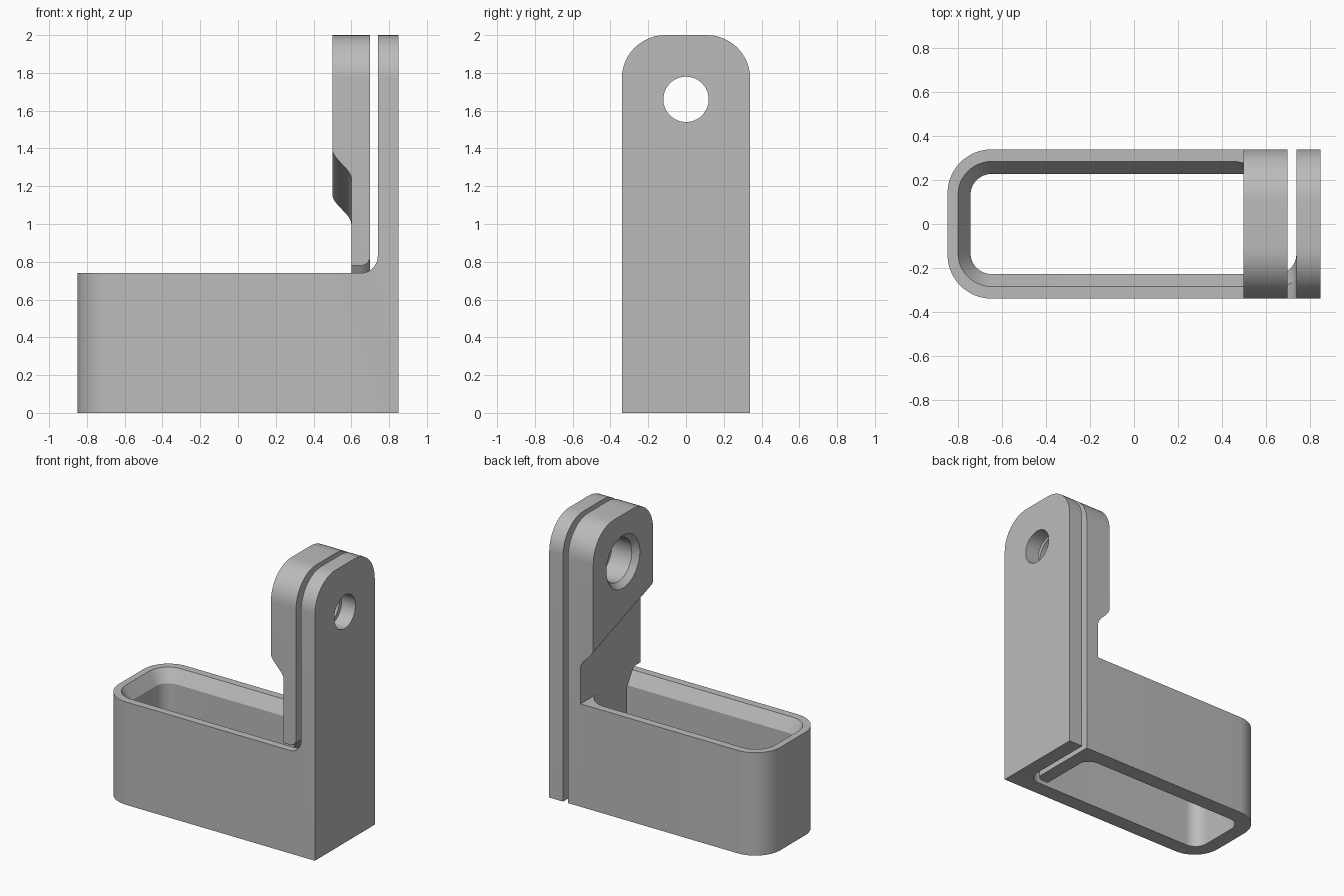
import bpy, bmesh, math

cube = bpy.data.objects.get("Cube")
if cube:
    bpy.data.objects.remove(cube, do_unlink=True)

grey = bpy.data.materials.new("plain_grey")
grey.use_nodes = True
COLOUR = (0.5, 0.5, 0.5, 1)
grey.diffuse_color = COLOUR
grey.node_tree.nodes["Principled BSDF"].inputs["Base Color"].default_value = COLOUR

WIDTH = 0.34      # half width in y
BOX_TOP = 0.74
HOLE_Z = 1.66


def loft(name, rings, bevels=()):
    """Skin matching rings into a closed solid, then round edges chosen by rule."""
    bm = bmesh.new()
    loops = [[bm.verts.new(p) for p in ring] for ring in rings]
    n = len(loops[0])
    for a, b in zip(loops, loops[1:]):
        for i in range(n):
            j = (i + 1) % n
            bm.faces.new((a[i], a[j], b[j], b[i]))
    bm.faces.new(loops[0][::-1])
    bm.faces.new(loops[-1])
    bmesh.ops.recalc_face_normals(bm, faces=bm.faces)
    for rule, radius in bevels:
        edges = [e for e in bm.edges if rule(e.verts[0].co, e.verts[1].co)]
        bmesh.ops.bevel(bm, geom=edges, offset=radius, segments=12, profile=0.5,
                        affect='EDGES', clamp_overlap=False)
    bmesh.ops.recalc_face_normals(bm, faces=bm.faces)
    mesh = bpy.data.meshes.new(name)
    bm.to_mesh(mesh)
    bm.free()
    mesh.materials.append(grey)
    obj = bpy.data.objects.new(name, mesh)
    bpy.context.collection.objects.link(obj)
    return obj


def activate(obj):
    bpy.ops.object.select_all(action='DESELECT')
    obj.select_set(True)
    bpy.context.view_layer.objects.active = obj


def cut(obj, cutter):
    cutter.hide_render = True
    mod = obj.modifiers.new("cut", 'BOOLEAN')
    mod.operation, mod.solver, mod.object = 'DIFFERENCE', 'EXACT', cutter
    activate(obj)
    bpy.ops.object.modifier_apply(modifier=mod.name)
    bpy.data.objects.remove(cutter, do_unlink=True)


def round_bore(name, stations):
    """Turned shape along x from (x, radius) stations."""
    turn = [math.tau * i / 48 for i in range(48)]
    return loft(name, [[(x, r * math.cos(t), HOLE_Z + r * math.sin(t)) for t in turn]
                       for x, r in stations])


def cavity_ring(z, grow):
    """Opening outline: three rounded corners, square where the slot leaves."""
    x0, x1, y, r = -0.745 - grow, 0.605, 0.228 + grow, 0.095 + grow
    ring = [(x1, -y, z)]
    for cx, cy, start in ((x1 - r, y - r, 0), (x0 + r, y - r, 90), (x0 + r, r - y, 180)):
        for i in range(13):
            t = math.radians(start + 7.5 * i)
            ring.append((cx + r * math.cos(t), cy + r * math.sin(t), z))
    return ring


def top_corner(a, b):
    return a.z > 1.99 and b.z > 1.99 and abs(a.y - b.y) < 0.01


def box_end(a, b):
    return a.x < -0.84 and b.x < -0.84 and abs(a.z - b.z) > 0.1


def underside(a, b):
    return all(v.x > 0.69 and v.y < 0 and v.z < 0.79 for v in (a, b))


def extrude_x(profile, x0, x1):
    return [[(x, y, z) for y, z in profile] for x in (x0, x1)]


# Box and outer upright as one L-shaped solid
side = [(-0.85, 0), (0.85, 0), (0.85, 2), (0.62, 2), (0.62, BOX_TOP), (-0.85, BOX_TOP)]
body = loft("box_and_outer_arm", [[(x, y, z) for x, z in side] for y in (-WIDTH, WIDTH)],
            [(box_end, 0.2), (top_corner, 0.23)])

# Clearance slot around the inner arm
slot = [(-0.5, 2.5), (-0.5, BOX_TOP), (-0.285, BOX_TOP), (-0.228, 0.65),
        (-0.228, -0.1), (0.5, -0.1), (0.5, 2.5)]
cut(body, loft("slot_cutter", extrude_x(slot, 0.6, 0.74), [(underside, 0.09)]))

# Open cavity with a chamfered rim
cut(body, loft("cavity_cutter", [cavity_ring(z, g) for z, g in
                                 ((-0.1, 0), (0.65, 0), (BOX_TOP, 0.057), (0.9, 0.057))]))
cut(body, round_bore("outer_hole_cutter", [(0.7, 0.12), (0.9, 0.12)]))

# Inner arm, thick at the head, tucked into the box below
arm = [(-WIDTH, 2), (-WIDTH, 0.78), (-0.263, 0.78), (-0.188, 0.66),
       (-0.188, 0), (WIDTH, 0), (WIDTH, 2)]
inner = loft("inner_arm", extrude_x(arm, 0.5, 0.7), [(underside, 0.05), (top_corner, 0.23)])

# Slanted S-shaped step below the head
steps = [i / 16 for i in range(17)]
curve = [(0.6 - 0.1 * t * t * (3 - 2 * t), 1 + 0.155 * t) for t in steps]
step = [(0.4, -0.3), (0.6, -0.3)] + curve + [(0.4, 1.155)]
cut(inner, loft("step_cutter", [[(x, y, z + (WIDTH - y) * 0.353) for x, z in step]
                                for y in (-0.4, 0.4)]))
cut(inner, round_bore("inner_hole_cutter", [(0.46, 0.225), (0.54, 0.155), (0.72, 0.155)]))

for obj in (body, inner):
    activate(obj)
    bpy.ops.object.shade_smooth_by_angle(angle=math.radians(25))
